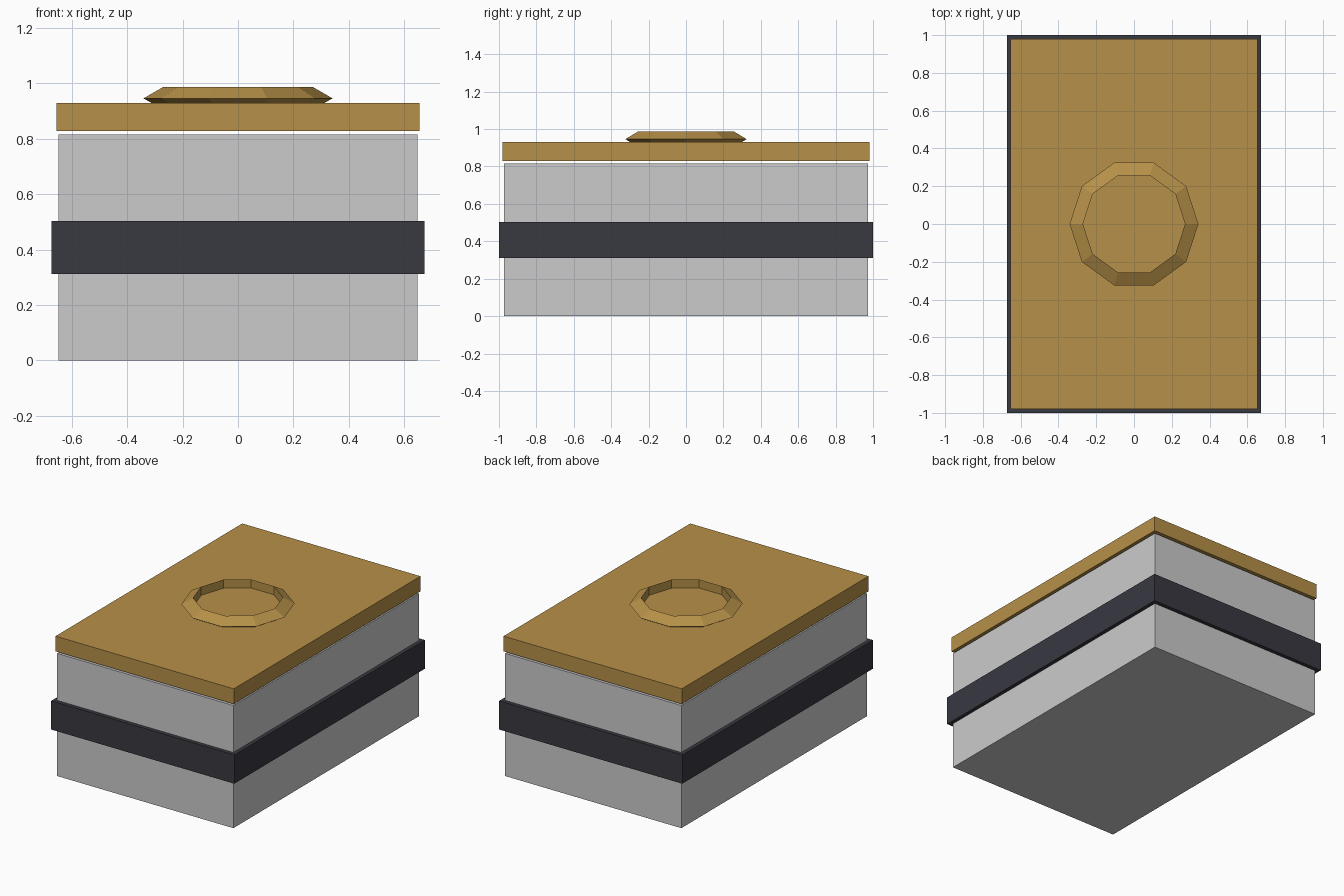
import bpy

if "Cube" in bpy.data.objects:
    bpy.data.objects.remove(bpy.data.objects["Cube"])


def material(name, rgb):
    mat = bpy.data.materials.new(name)
    mat.diffuse_color = (*rgb, 1.0)
    mat.use_nodes = True
    mat.node_tree.nodes["Principled BSDF"].inputs["Base Color"].default_value = mat.diffuse_color
    return mat


def box(name, half_x, half_y, z0, z1, mat=None):
    bpy.ops.mesh.primitive_cube_add(size=2, location=(0, 0, (z0 + z1) / 2))
    obj = bpy.context.object
    obj.name = name
    obj.scale = (half_x, half_y, (z1 - z0) / 2)
    bpy.ops.object.transform_apply(location=False, rotation=False, scale=True)
    if mat:
        obj.data.materials.append(mat)
    return obj


brass = material("brass", (0.47, 0.28, 0.065))
dark = material("dark_band", (0.04, 0.04, 0.053))

# Grey body with a dark band wrapped around it
box("body", 0.648, 0.974, 0.0, 0.815)
box("band", 0.673, 1.0, 0.312, 0.503, dark)

# Lid floating just above the body
box("lid", 0.655, 0.98, 0.829, 0.93, brass)

# Ten-sided ring with a triangular section, sunk into the lid
bpy.ops.mesh.primitive_torus_add(major_segments=10, minor_segments=3,
                                 major_radius=0.294, minor_radius=0.047,
                                 location=(0, 0, 0.946))
ring = bpy.context.object
ring.name = "lid_ring"
ring.data.materials.append(brass)
for poly in ring.data.polygons:
    poly.use_smooth = False
